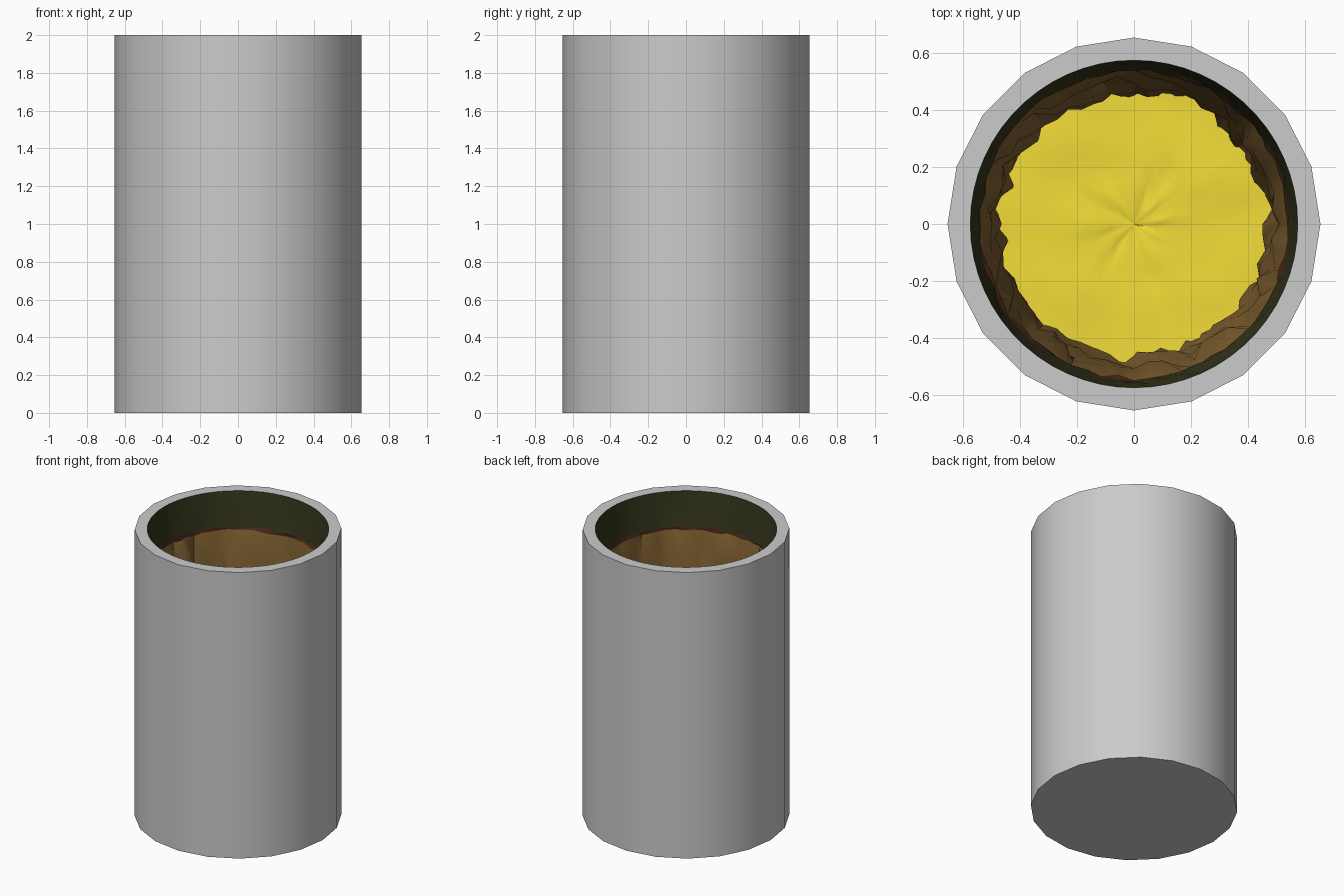
import bpy, math, random

if "Cube" in bpy.data.objects:
    bpy.data.objects.remove(bpy.data.objects["Cube"])
random.seed(4)


def make(name, verts, faces, color=None, angle=35):
    me = bpy.data.meshes.new(name)
    me.from_pydata(verts, [], faces)
    ob = bpy.data.objects.new(name, me)
    bpy.context.collection.objects.link(ob)
    if color:
        mat = bpy.data.materials.new(name + "_color")
        mat.diffuse_color = (*color, 1)
        mat.use_nodes = True
        mat.node_tree.nodes["Principled BSDF"].inputs["Base Color"].default_value = mat.diffuse_color
        me.materials.append(mat)
    bpy.ops.object.select_all(action='DESELECT')
    ob.select_set(True)
    bpy.context.view_layer.objects.active = ob
    bpy.ops.object.shade_smooth_by_angle(angle=math.radians(angle))
    return ob


def ring(n, r, z, jr=0, jz=0):
    out = []
    for i in range(n):
        a = 2 * math.pi * i / n
        q = r + random.uniform(-jr, jr)
        out.append((q * math.cos(a), q * math.sin(a), z + random.uniform(-jz, jz)))
    return out


def lining(name, rings, color):
    # inward facing band through the given rings
    n = len(rings[0])
    verts = [v for r in rings for v in r]
    faces = [(k*n + i, (k+1)*n + i, (k+1)*n + (i+1) % n, k*n + (i+1) % n)[::-1]
             for k in range(len(rings) - 1) for i in range(n)]
    return make(name, verts, [f[::-1] for f in faces][::1] if rings[0][0][2] < rings[1][0][2]
                else faces, color, 40)


# outer twenty-sided shell with closed base and flat rim up to the round mouth
N, M = 20, 60
verts = ring(N, 0.655, 0) + ring(N, 0.655, 2) + ring(M, 0.575, 2)
faces = [tuple(range(N))[::-1]]
for i in range(N):
    j = (i + 1) % N
    faces.append((i, j, N + j, N + i))
    inner = [2*N + (3*i + k) % M for k in range(4)]
    faces.append((N + i, N + j, *inner[::-1]))
make("shell", verts, faces)

# layered lining of the hole
seam = ring(M, 0.545, 1.76, 0.008, 0.006)
step = ring(M, 0.54, 1.74, 0.01, 0.008)
lining("upper_lining", [ring(M, 0.575, 2), ring(M, 0.56, 1.87, 0.005), seam], (0.035, 0.036, 0.012))
lining("seam_band", [seam, step], (0.06, 0.02, 0.01))
rock = [step] + [ring(M, 0.525 - 0.012 * k, 1.74 - 0.15 * k, 0.03, 0.02) for k in range(1, 6)]
lining("lower_lining", rock, (0.22, 0.12, 0.03))

# bumpy golden floor
K = 7
verts = [(0, 0, 1.02)]
for k in range(1, K + 1):
    verts += ring(30, 0.56 * k / K, 1.03, 0.005, 0.012)
faces = [(0, 1 + i, 1 + (i + 1) % 30) for i in range(30)]
for k in range(K - 1):
    a, b = 1 + 30 * k, 31 + 30 * k
    faces += [(a + i, b + i, b + (i+1) % 30, a + (i+1) % 30) for i in range(30)]
make("golden_floor", verts, faces, (0.9, 0.72, 0.04), 60)
